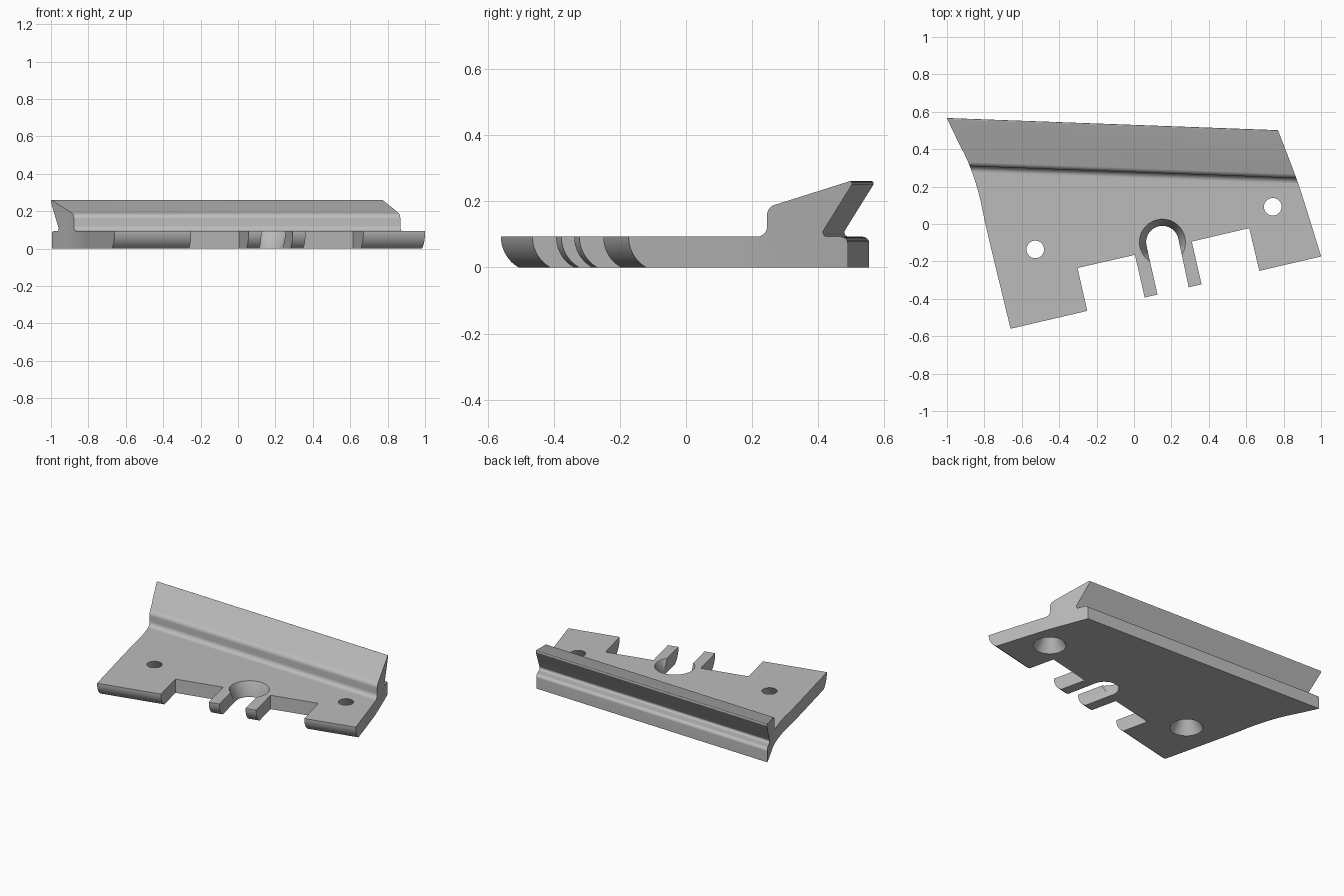
import bpy, bmesh, math
from mathutils import Vector

if "Cube" in bpy.data.objects:
    bpy.data.objects.remove(bpy.data.objects["Cube"], do_unlink=True)

THICK = 0.093                # plate thickness
SKEW = -0.0367               # slope of the ridge in plan
FRONT = math.radians(13.1)   # slope of the front edge in plan

grey = bpy.data.materials.new("plain_grey")
grey.use_nodes = True
grey.diffuse_color = (0.5, 0.5, 0.5, 1)
grey.node_tree.nodes["Principled BSDF"].inputs["Base Color"].default_value = (0.5, 0.5, 0.5, 1)


def to_object(name, bm):
    mesh = bpy.data.meshes.new(name)
    bm.to_mesh(mesh)
    bm.free()
    mesh.materials.append(grey)
    obj = bpy.data.objects.new(name, mesh)
    bpy.context.scene.collection.objects.link(obj)
    return obj


def prism(name, ring, offset):
    """Closed solid swept from a ring of 3D points along an offset."""
    bm = bmesh.new()
    near = [bm.verts.new(p) for p in ring]
    far = [bm.verts.new(Vector(p) + Vector(offset)) for p in ring]
    bm.faces.new(near[::-1])
    bm.faces.new(far)
    for i in range(len(ring)):
        bm.faces.new((near[i - 1], near[i], far[i], far[i - 1]))
    bmesh.ops.recalc_face_normals(bm, faces=bm.faces[:])
    return to_object(name, bm)


def cone(name, x, y, r_low, r_high):
    """Tapered cutter whose radii hold at the plate's two faces."""
    bm = bmesh.new()
    extra = 0.01
    grow = (r_low - r_high) * extra / THICK
    bmesh.ops.create_cone(bm, cap_ends=True, segments=64, radius1=r_low + grow,
                          radius2=r_high - grow, depth=THICK + 2 * extra)
    bmesh.ops.translate(bm, verts=bm.verts[:], vec=(x, y, THICK / 2))
    return to_object(name, bm)


def carve(body, cutter, operation="DIFFERENCE"):
    """Cut the body and keep the result as its plain mesh."""
    mod = body.modifiers.new("cut", "BOOLEAN")
    mod.operation, mod.object, mod.solver = operation, cutter, "EXACT"
    graph = bpy.context.evaluated_depsgraph_get()
    result = bpy.data.meshes.new_from_object(body.evaluated_get(graph))
    body.modifiers.clear()
    body.data = result
    bpy.data.objects.remove(cutter, do_unlink=True)


def rounded(points, steps=8):
    """Round each (a, b, radius) corner of a closed profile."""
    out = []
    for i, (a, b, r) in enumerate(points):
        p = Vector((a, b, 0))
        if r == 0:
            out.append(p)
            continue
        before, after = points[i - 1], points[(i + 1) % len(points)]
        u = (Vector((before[0], before[1], 0)) - p).normalized()
        w = (Vector((after[0], after[1], 0)) - p).normalized()
        half = u.angle(w) / 2
        centre = p + (u + w).normalized() * (r / math.sin(half))
        start = p + u * (r / math.tan(half)) - centre
        end = p + w * (r / math.tan(half)) - centre
        out += [centre + start.lerp(end, k / steps).normalized() * r for k in range(steps + 1)]
    return out


def bow(points, steps=6):
    """Smooth open curve through a few points."""
    v = [Vector(p) for p in points]
    v = [v[0] * 2 - v[1]] + v + [v[-1] * 2 - v[-2]]
    out = []
    for a, b, c, d in zip(v, v[1:], v[2:], v[3:]):
        for k in range(steps):
            t = k / steps
            out.append(b + (c - a) * t / 2 + (a * 2 - b * 5 + c * 4 - d) * t * t / 2
                       + (b * 3 - a - c * 3 + d) * t ** 3 / 2)
    return out + [v[-2]]


# Section: plate, raised ridge, undercut and rear lip
section = rounded([(-1, 0, 0), (-1, THICK, 0), (0.277, THICK, 0.03), (0.277, 0.182, 0.032),
                   (0.53, 0.263, 0.005), (0.53, 0.25, 0), (0.434, THICK, 0.013),
                   (0.518, THICK, 0.02), (0.518, 0, 0)])
reach = 1.2
clamp_plate = prism("clamp_plate", [(-reach, p.x - SKEW * reach, p.y) for p in section],
                    (2 * reach, 2 * reach * SKEW, 0))

# Plan: bowed ends, front notches, two prongs around an open slot.
# Front corners overshoot slightly; the front cutter trims them.
slot_x, slot_y, slot_r = 0.152, -0.097, 0.087
out_x, out_y = 0.03 * math.sin(FRONT), -0.03 * math.cos(FRONT)


def front(x, y):
    return (x + out_x, y + out_y)


arch = [(slot_x + slot_r * math.cos(a), slot_y + slot_r * math.sin(a))
        for a in (FRONT + math.pi * (1 - k / 32) for k in range(33))]
left_end = bow([(-1.017, 0.6), (-0.945, 0.45), (-0.88, 0.315), (-0.828, 0.155),
                (-0.783, -0.05), (-0.66, -0.56)])
right_end = bow([(1, -0.172), (0.917, 0.096), (0.866, 0.25), (0.77, 0.5), (0.729, 0.6)])
plan = (left_end
        + [front(-0.66, -0.56), front(-0.25, -0.465), (-0.302, -0.235), (0.005, -0.165),
           front(0.057, -0.393), front(0.125, -0.377)]
        + arch
        + [front(0.292, -0.338), front(0.361, -0.322), (0.309, -0.094), (0.616, -0.022),
           front(0.67, -0.249), front(1, -0.172)]
        + right_end)
carve(clamp_plate, prism("plan_cutter", [(p[0], p[1], -0.1) for p in plan], (0, 0, 0.6)),
      "INTERSECT")

# Rounded underside of the whole front edge
along = Vector((math.cos(FRONT), math.sin(FRONT), 0))
inward = Vector((-math.sin(FRONT), math.cos(FRONT), 0))
origin = Vector((-0.66, -0.56, 0)) - along * 0.3
radius = 0.106
belly = [(radius - math.sqrt(radius ** 2 - (THICK - z) ** 2), z)
         for z in (THICK * k / 12 for k in range(13))]
belly = [(-0.1, -0.05), (belly[0][0], -0.05)] + belly + [(0, 0.2), (-0.1, 0.2)]
carve(clamp_plate, prism("front_cutter",
                         [origin + inward * d + Vector((0, 0, z)) for d, z in belly],
                         along * 2.4))

# Countersunk slot end from above, two screw holes countersunk from below
carve(clamp_plate, cone("slot_countersink", slot_x, slot_y, 0.085, 0.123))
for x, y in [(-0.528, -0.136), (0.742, 0.092)]:
    carve(clamp_plate, cone("screw_hole", x, y, 0.1, 0.047))

bpy.ops.object.select_all(action="DESELECT")
clamp_plate.select_set(True)
bpy.context.view_layer.objects.active = clamp_plate
bpy.ops.object.shade_smooth_by_angle(angle=math.radians(30))
